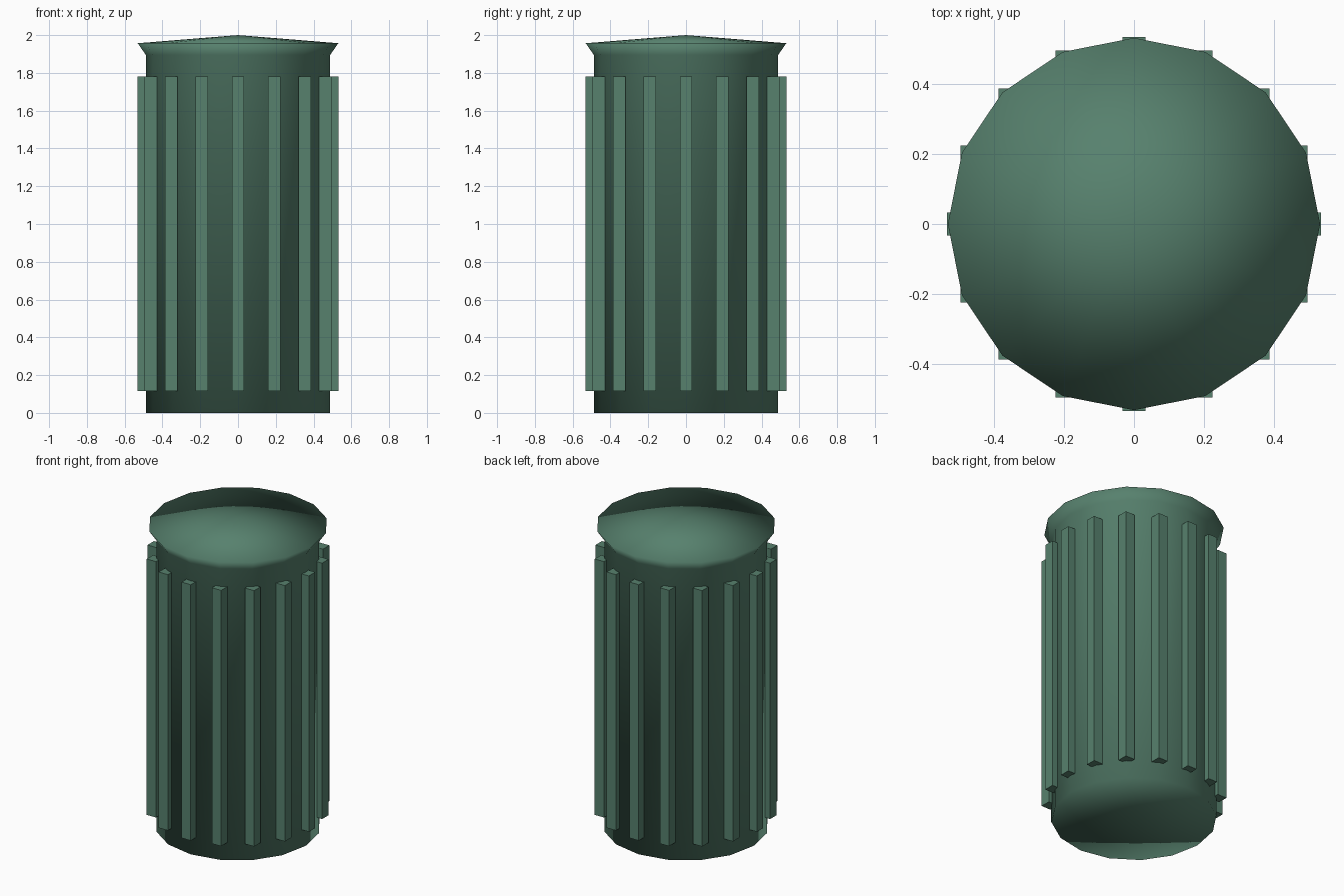
import bpy, bmesh
from math import cos, sin, tau

cube = bpy.data.objects.get("Cube")
if cube:
    bpy.data.objects.remove(cube, do_unlink=True)

SIDES = 16

green = bpy.data.materials.new("dull_green")
color = (0.095, 0.22, 0.155, 1)
green.diffuse_color = color
green.use_nodes = True
green.node_tree.nodes["Principled BSDF"].inputs["Base Color"].default_value = color


def make_object(name, bm, smooth):
    mesh = bpy.data.meshes.new(name)
    bmesh.ops.recalc_face_normals(bm, faces=bm.faces)
    for face in bm.faces:
        face.smooth = smooth
    bm.to_mesh(mesh)
    bm.free()
    mesh.materials.append(green)
    obj = bpy.data.objects.new(name, mesh)
    bpy.context.collection.objects.link(obj)
    return obj


def lathe(name, bottom, rings, top):
    """Closed turned solid: a centre point at each end, rings between."""
    bm = bmesh.new()
    loops = [[bm.verts.new((r * cos(tau * i / SIDES), r * sin(tau * i / SIDES), z))
              for i in range(SIDES)] for r, z in rings]
    low, high = bm.verts.new((0, 0, bottom)), bm.verts.new((0, 0, top))
    for i in range(SIDES):
        j = (i + 1) % SIDES
        for a, b in zip(loops, loops[1:]):
            bm.faces.new((a[i], a[j], b[j], b[i]))
        bm.faces.new((low, loops[0][j], loops[0][i]))
        bm.faces.new((high, loops[-1][i], loops[-1][j]))
    return make_object(name, bm, True)


# Bin body with recessed base, flared rim and shallow conical lid, one smooth shell
lathe("bin_body", 0.04, [(0.488, 0), (0.488, 1.895), (0.531, 1.957)], 2)

# Upright slats around the body, all square to the axes
for i in range(SIDES):
    bm = bmesh.new()
    bmesh.ops.create_cube(bm, size=1)
    bmesh.ops.scale(bm, vec=(0.066, 0.066, 1.665), verts=bm.verts)
    slat = make_object(f"slat_{i + 1}", bm, False)
    angle = tau * i / SIDES
    slat.location = (0.5 * cos(angle), 0.5 * sin(angle), 0.9475)
